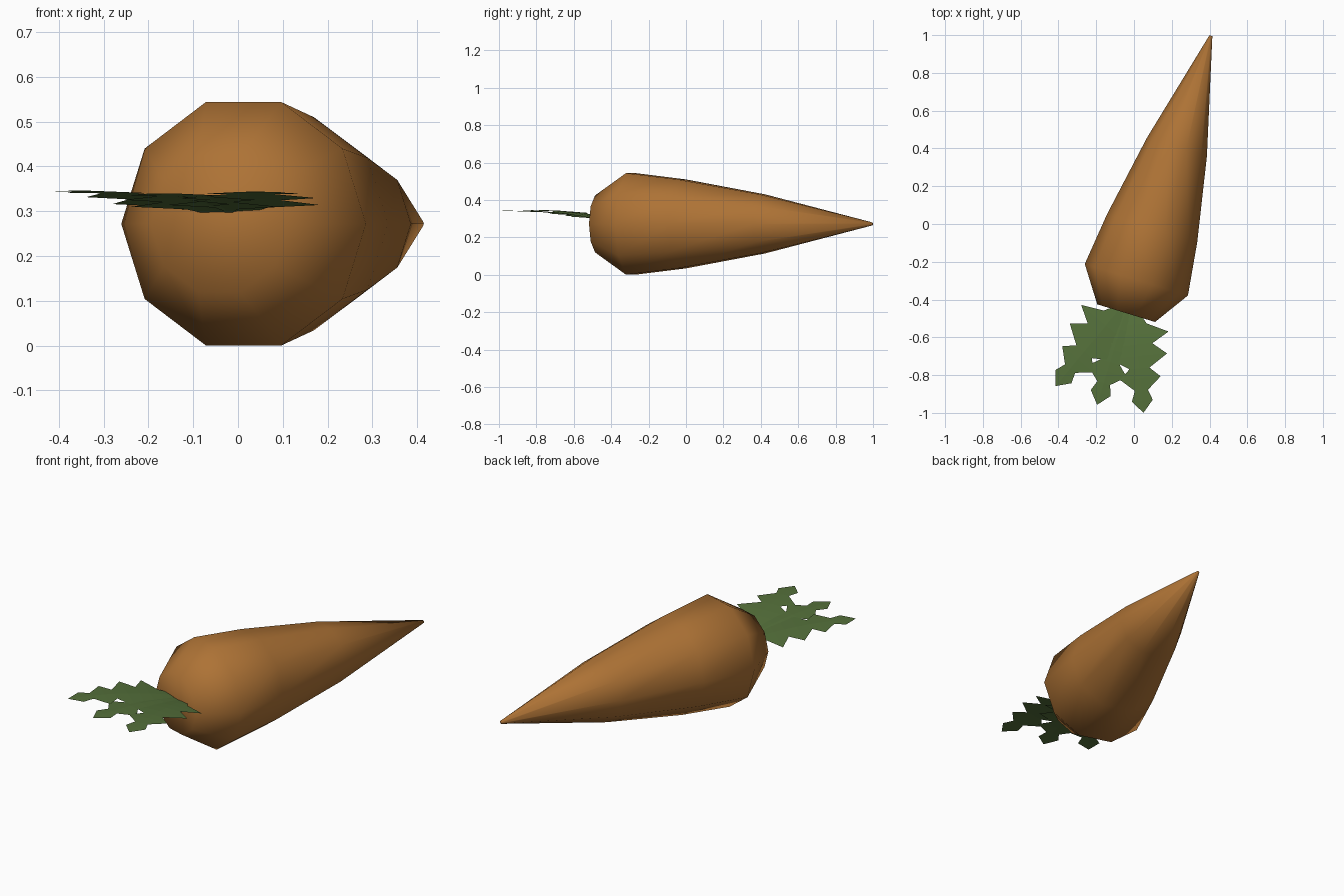
import bpy, bmesh, math
from mathutils import Vector

if "Cube" in bpy.data.objects:
    bpy.data.objects.remove(bpy.data.objects["Cube"])


def material(name, color):
    m = bpy.data.materials.new(name)
    m.diffuse_color = (*color, 1)
    m.use_nodes = True
    m.node_tree.nodes["Principled BSDF"].inputs["Base Color"].default_value = m.diffuse_color
    return m


def add_object(name, bm, mat):
    mesh = bpy.data.meshes.new(name)
    bm.to_mesh(mesh)
    bm.free()
    mesh.materials.append(mat)
    ob = bpy.data.objects.new(name, mesh)
    bpy.context.collection.objects.link(ob)
    return ob


orange = material("root orange", (0.42, 0.17, 0.036))
green = material("leaf green", (0.09, 0.162, 0.043))

# Root: ten-sided tapering lathe lying along a slanted axis
CENTRE = Vector((0.0125, -0.295, 0.272))
AXIS = Vector((0.292, 0.956, 0)).normalized()
SIDE = Vector((AXIS.y, -AXIS.x, 0))
UP = Vector((0, 0, 1))
PROFILE = [(-0.185, 0.16), (0, 0.2855), (0.285, 0.25), (0.735, 0.166), (1.351, 0.008)]
N = 10

bm = bmesh.new()
rings = []
for dist, radius in PROFILE:
    ring = []
    for i in range(N):
        a = 2 * math.pi * i / N
        ring.append(bm.verts.new(CENTRE + AXIS * dist
                                 + radius * (SIDE * math.cos(a) + UP * math.sin(a))))
    rings.append(ring)
for r0, r1 in zip(rings, rings[1:]):
    for i in range(N):
        j = (i + 1) % N
        bm.faces.new((r0[i], r0[j], r1[j], r1[i]))
bm.faces.new(rings[0])
bm.faces.new(rings[-1])
bmesh.ops.recalc_face_normals(bm, faces=bm.faces)
for f in bm.faces:
    f.smooth = True
add_object("carrot_root", bm, orange)

# Fronds: jagged symmetric sheets, rows of (distance from tip, half width)
TEETH = [(0.065, 0.055), (0.12, 0.035), (0.185, 0.108), (0.236, 0.053),
         (0.302, 0.153), (0.363, 0.08), (0.417, 0.171), (0.47, 0.06), (0.53, 0.025)]
LENGTH = 0.53


def height(d):
    # gentle arch from the base up and over to the tip
    s = LENGTH - d
    return 0.300 + 0.215 * s - 0.25 * s * s


def frond(name, tip, direction, drop):
    u = Vector((*direction, 0)).normalized()
    w = Vector((-u.y, u.x, 0))
    tip = Vector((*tip, 0))
    bm = bmesh.new()

    def vert(d, side):
        p = tip - u * d + w * side
        p.z = height(d) - drop - 0.03 * abs(side)
        return bm.verts.new(p)

    top = vert(0, 0)
    rows = [[vert(d, -h), vert(d, 0), vert(d, h)] for d, h in TEETH]
    for k in (0, 1):
        bm.faces.new((top, rows[0][k], rows[0][k + 1]))
        for a, b in zip(rows, rows[1:]):
            bm.faces.new((a[k], b[k], b[k + 1], a[k + 1]))
    bm.normal_update()
    for f in bm.faces:
        if f.normal.z < 0:
            f.normal_flip()
    add_object(name, bm, green)


frond("left_frond", (-0.415, -0.858), (-0.64, -0.77), 0.0)
frond("middle_frond", (-0.195, -0.957), (-0.29, -0.957), 0.006)
frond("right_frond", (0.05, -1.0), (0.09, -0.995), 0.002)
